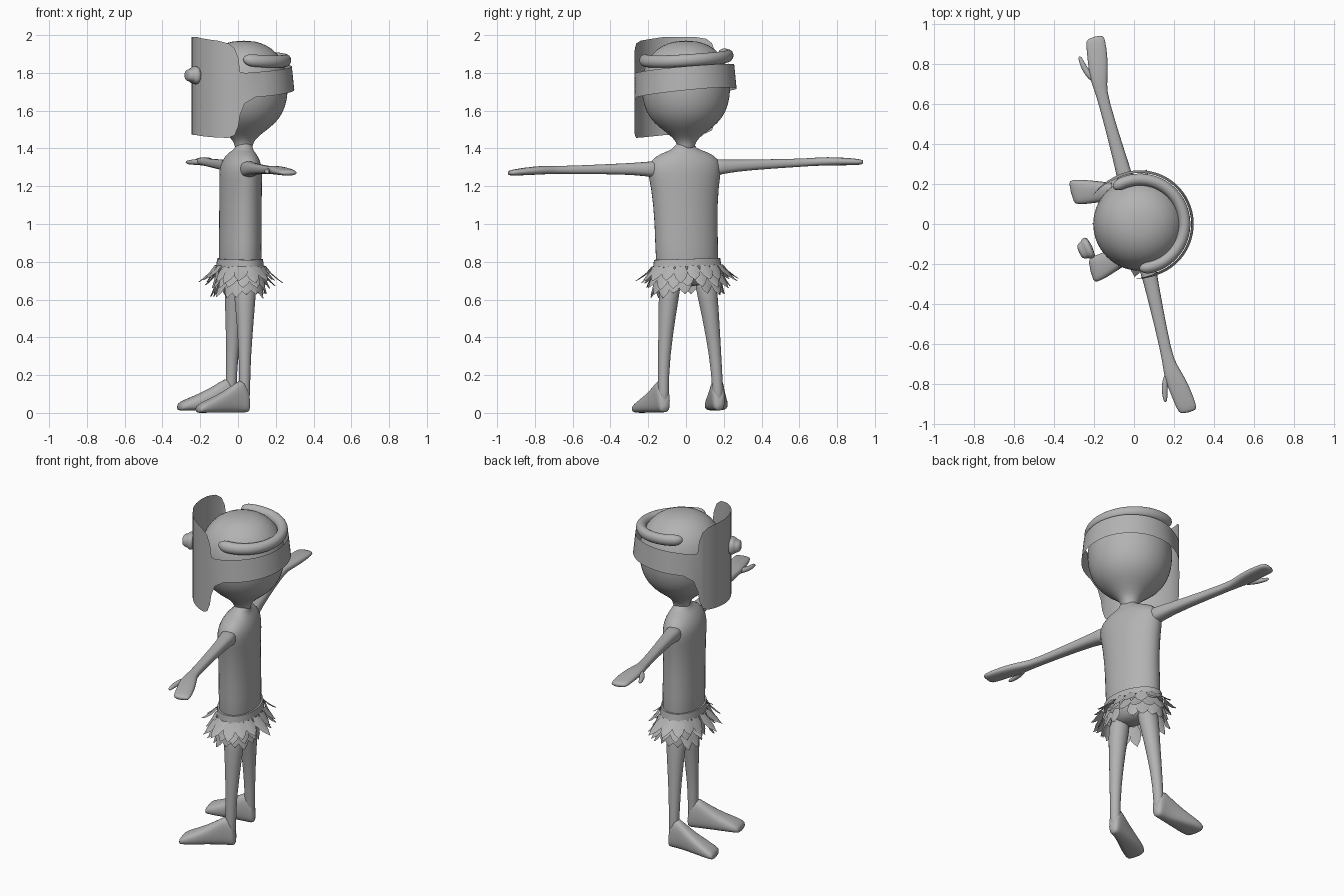
import bpy, bmesh, random
from math import sin, cos, pi, radians
from mathutils import Matrix, Vector

if "Cube" in bpy.data.objects:
    bpy.data.objects.remove(bpy.data.objects["Cube"])

random.seed(4)
grey = bpy.data.materials.new("plain grey")
grey.diffuse_color = (0.45, 0.45, 0.45, 1)
grey.use_nodes = True
grey.node_tree.nodes["Principled BSDF"].inputs["Base Color"].default_value = grey.diffuse_color

# Body faces -x, turned 14 degrees and leaning slightly; head turned 25 degrees
BODY = (Matrix.Translation((0, 0, 0.006)) @ Matrix.Rotation(radians(14), 4, 'Z')
        @ Matrix.Translation((0, 0.027, 0)) @ Matrix.Rotation(0.03, 4, 'X'))
HEAD_YAW = 25
HEAD = Matrix.Translation((0.03, 0, 0)) @ Matrix.Rotation(radians(HEAD_YAW), 4, 'Z')


def make(name, verts, faces, mat=None, sub=0, angle=50):
    me = bpy.data.meshes.new(name)
    me.from_pydata([tuple(v) for v in verts], [], faces)
    bm = bmesh.new()
    bm.from_mesh(me)
    bmesh.ops.recalc_face_normals(bm, faces=bm.faces)
    bm.to_mesh(me)
    bm.free()
    if mat:
        me.transform(mat)
    me.materials.append(grey)
    ob = bpy.data.objects.new(name, me)
    bpy.context.collection.objects.link(ob)
    if sub:
        m = ob.modifiers.new("smooth", 'SUBSURF')
        m.levels = m.render_levels = sub
        me.polygons.foreach_set("use_smooth", [True] * len(me.polygons))
    else:
        bpy.ops.object.select_all(action='DESELECT')
        ob.select_set(True)
        bpy.context.view_layer.objects.active = ob
        bpy.ops.object.shade_smooth_by_angle(angle=radians(angle))
    return ob


def skin(name, rings, mat=None, sub=0):
    """Capped tube through equal rings of points."""
    n = len(rings[0])
    faces = [(i * n + j, i * n + (j + 1) % n, (i + 1) * n + (j + 1) % n, (i + 1) * n + j)
             for i in range(len(rings) - 1) for j in range(n)]
    last = (len(rings) - 1) * n
    faces += [tuple(range(n)), tuple(range(last, last + n))]
    return make(name, [p for r in rings for p in r], faces, mat, sub)


def loft(name, axis, sections, mat=None, sub=1, n=16, side=1, power=1.0):
    """Sections are (position along axis, centre a, centre b, radius a, radius b)."""
    def soft(v):
        return abs(v) ** power * (1 if v >= 0 else -1)
    rings = []
    for t, ca, cb, ra, rb in sections:
        ring = []
        for k in range(n):
            w = 2 * pi * k / n
            a, b = ca + ra * soft(cos(w)), cb + rb * soft(sin(w))
            p = {'x': (t, a, b), 'y': (a, t, b), 'z': (a, b, t)}[axis]
            ring.append((p[0], p[1] * side, p[2]))
        rings.append(ring)
    return skin(name, rings, mat, sub)


def interp(x, pts):
    for (x0, y0), (x1, y1) in zip(pts, pts[1:]):
        if x <= x1:
            return y0 + (y1 - y0) * (x - x0) / (x1 - x0)
    return pts[-1][1]


# Torso with shoulders and neck
loft("torso", 'z', [
    (.66, .012, 0, .05, .07), (.71, .012, 0, .10, .155), (.80, .012, 0, .113, .174),
    (1.0, .012, 0, .109, .169), (1.2, .012, 0, .109, .184), (1.28, .012, 0, .109, .206),
    (1.335, .015, 0, .093, .19), (1.375, .02, 0, .065, .125), (1.39, .028, 0, .046, .06),
    (1.43, .03, 0, .043, .048)], BODY, n=20)

# Limbs, mirrored
for s, label in ((1, "left"), (-1, "right")):
    loft(label + "_arm", 'y', [
        (.13, .012, 1.285, .055, .055), (.2, .014, 1.292, .042, .037), (.36, .01, 1.297, .034, .028),
        (.66, 0, 1.30, .026, .021), (.72, .002, 1.303, .036, .022), (.78, .01, 1.303, .048, .023),
        (.86, .024, 1.3, .052, .021), (.94, .034, 1.295, .05, .017), (.968, .037, 1.293, .042, .012)],
        BODY, side=s, power=.8)
    loft(label + "_thumb", 'y', [
        (.74, -.01, 1.3, .02, .016), (.80, -.045, 1.298, .018, .015),
        (.85, -.057, 1.296, .014, .013), (.892, -.062, 1.295, .009, .008)], BODY, n=10, side=s)
    loft(label + "_leg", 'z', [
        (.01, .006, .149, .032, .032), (.2, .005, .147, .028, .028), (.4, .01, .13, .039, .039),
        (.6, .014, .108, .056, .053), (.72, .014, .09, .07, .065)], BODY, side=s)
    # Foot: flat sole, so centre height equals half the height
    loft(label + "_foot", 'x', [
        (x, y, h / 2, w, h / 2) for x, y, w, h in (
            (.036, .149, .03, .07), (.0, .15, .036, .19), (-.05, .158, .042, .155),
            (-.12, .172, .053, .11), (-.2, .19, .064, .072), (-.25, .2, .064, .05),
            (-.268, .203, .054, .032))], BODY, side=s, power=.7)

# Waistband
loft("waistband", 'z', [(.77, .012, 0, .122, .184), (.81, .012, 0, .117, .178)], BODY, sub=0, n=40)


# Leaf skirt: rows of pointed, slightly folded leaves
def leaf_row(name, count, z0, length, flare, grow, phase, gap=0):
    verts, faces = [], []
    for i in range(count):
        a = 2 * pi * (i + phase) / count
        d = Vector((cos(a), sin(a), 0))
        base = Vector((.012 + (.108 + grow) * d.x, (.168 + grow) * d.y, z0))
        if abs(base.y) < gap:
            continue
        t = Vector((-.108 * sin(a), .168 * cos(a), 0)).normalized()
        out = Vector((t.y, -t.x, 0))
        f = flare * random.uniform(.5, 1.5)
        ln = length * random.uniform(.85, 1.1)
        b = len(verts)
        for k, w in ((0, .024), (.4, .038), (.75, .026), (1, .002)):
            c = base + out * f * k ** 1.3 + Vector((0, 0, -ln * k))
            verts += [c - t * w, c + out * .012 * (1 - k * .5), c + t * w]
        for r in range(3):
            for c in range(2):
                q = b + r * 3 + c
                faces.append((q, q + 1, q + 4, q + 3))
    make(name, verts, faces, BODY)


leaf_row("upper_leaves", 17, .775, .085, .07, .012, 0)
leaf_row("middle_leaves", 16, .745, .09, .05, .005, .5)
leaf_row("lower_leaves", 18, .715, .10, .035, 0, .25, gap=.035)

# Head
loft("head", 'z', [(z, 0, 0, r, r) for r, z in (
    (.046, 1.38), (.046, 1.42), (.064, 1.452), (.112, 1.49), (.172, 1.535), (.214, 1.595),
    (.234, 1.67), (.238, 1.75), (.222, 1.835), (.183, 1.902), (.125, 1.948), (.05, 1.971))],
    HEAD, n=28)


def around_head(phi, r, z):
    """Point at an angle from the face direction; headgear is slightly tilted."""
    a = radians(HEAD_YAW + phi)
    x, y = .03 - r * cos(a), -r * sin(a)
    return (x, y, z + .09 * y + .05 * x)


# Mask sheet that narrows into a strap round the back of the head
TOP = [(0, 2.012), (35, 1.998), (48, 1.982), (55, 1.955), (59, 1.905), (61, 1.83), (66, 1.822), (180, 1.82)]
BOTTOM = [(0, 1.492), (48, 1.482), (55, 1.495), (59, 1.54), (61, 1.6), (66, 1.66), (78, 1.69), (180, 1.695)]
half = list(range(0, 54, 6)) + list(range(54, 71)) + list(range(72, 181, 6))
angles = [-a for a in reversed(half[1:-1])] + half
rows, verts, faces = 8, [], []
for phi in angles:
    hi, lo = interp(abs(phi), TOP), interp(abs(phi), BOTTOM)
    blend = interp(abs(phi), [(0, 0), (56, 0), (85, 1), (180, 1)])
    for k in range(rows + 1):
        u = k / rows
        r = .275 + blend * ((.268 - .013 * u) - .275)
        verts.append(around_head(phi, r, lo + (hi - lo) * u))
m, total = rows + 1, len(angles)
for i in range(total):
    j = (i + 1) % total
    faces += [(i * m + k, j * m + k, j * m + k + 1, i * m + k + 1) for k in range(rows)]
make("mask_and_strap", verts, faces)

# Padded roll round the back of the head, with rounded ends
rings = []
steps = 40
for i in range(steps + 1):
    phi = 64 + 218 * i / steps
    end = min(i, steps - i)
    size = {0: .35, 1: .85}.get(end, 1)
    z = 1.852 + .038 * ((phi - 173) / 109) ** 2
    rings.append([around_head(phi, .222 + .031 * size * cos(w), z + .034 * size * sin(w))
                  for w in (2 * pi * k / 12 for k in range(12))])
skin("head_roll", rings, sub=1)

# Knob on the front of the mask
loft("mask_knob", 'x', [
    (-.262, 0, 1.787, .058, .05), (-.296, 0, 1.787, .058, .05), (-.303, 0, 1.787, .045, .036),
    (-.325, 0, 1.787, .042, .032), (-.336, 0, 1.787, .026, .02)], HEAD, power=.8)
